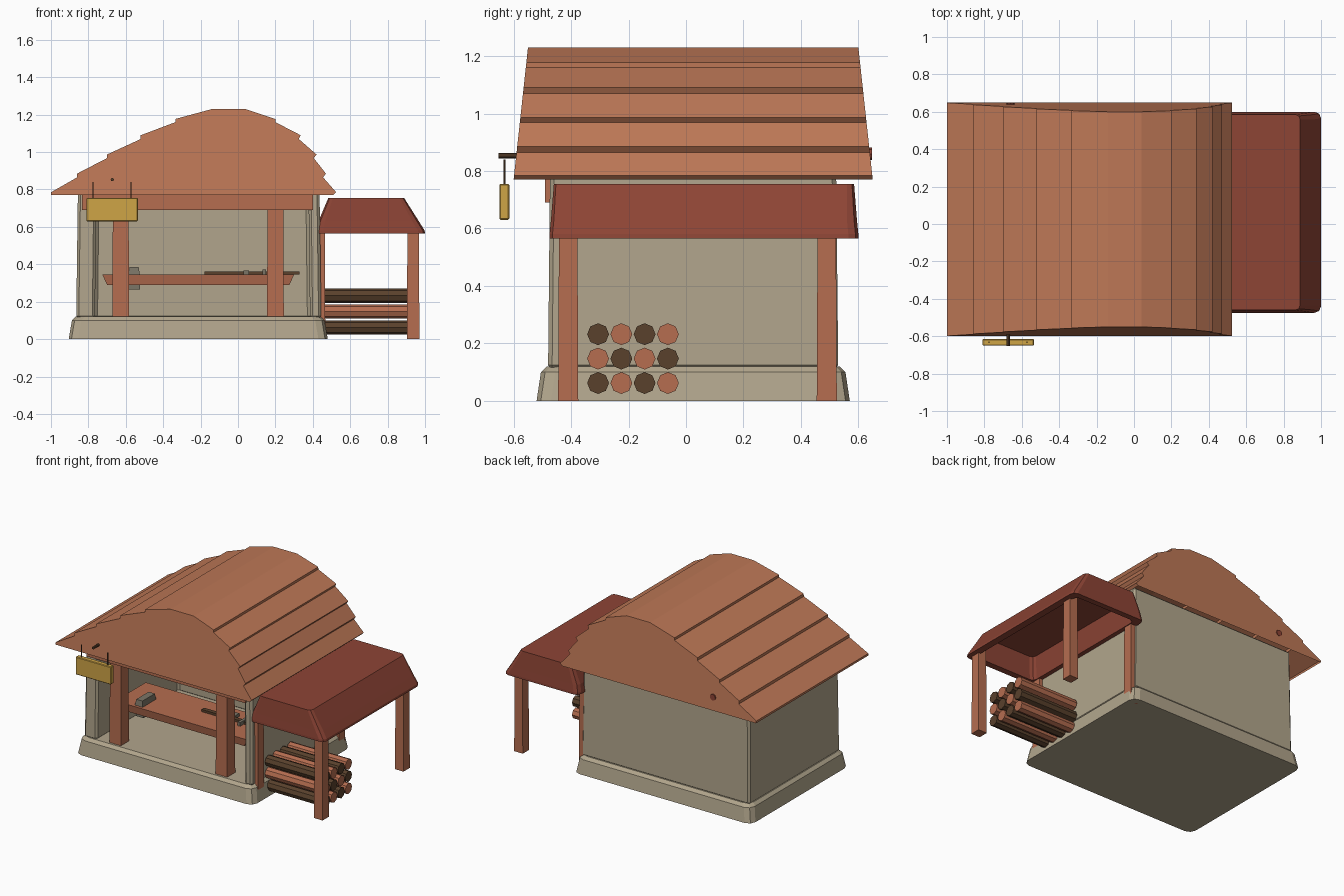
import bpy, bmesh, math

if "Cube" in bpy.data.objects:
    bpy.data.objects.remove(bpy.data.objects["Cube"])


def material(name, rgb):
    m = bpy.data.materials.new(name)
    m.use_nodes = True
    col = [(c / 255) ** 2.2 for c in rgb] + [1]
    m.diffuse_color = col
    m.node_tree.nodes["Principled BSDF"].inputs["Base Color"].default_value = col
    return m


STONE = material("pale stone", (176, 164, 139))
ROOF = material("roof clay", (188, 119, 87))
WOOD = material("warm wood", (180, 109, 81))
RED = material("dark red roof", (140, 70, 56))
DARK = material("dark bark", (90, 67, 48))
GOLD = material("sign gold", (206, 163, 72))
METAL = material("grey metal", (122, 116, 102))


def finish(name, bm, mat, bevel=0):
    bmesh.ops.recalc_face_normals(bm, faces=bm.faces)
    me = bpy.data.meshes.new(name)
    bm.to_mesh(me)
    bm.free()
    me.materials.append(mat)
    ob = bpy.data.objects.new(name, me)
    bpy.context.collection.objects.link(ob)
    if bevel:
        mod = ob.modifiers.new("soft edges", "BEVEL")
        mod.width = bevel
        mod.segments = 1
    return ob


def loft(name, rings, mat, bevel=0):
    """Skin a list of closed rings and cap both ends."""
    bm = bmesh.new()
    loops = [[bm.verts.new(p) for p in ring] for ring in rings]
    for a, b in zip(loops, loops[1:]):
        for i in range(len(a)):
            j = (i + 1) % len(a)
            bm.faces.new((a[i], a[j], b[j], b[i]))
    bm.faces.new(loops[0])
    bm.faces.new(loops[-1])
    return finish(name, bm, mat, bevel)


def round_rect(x0, x1, y0, y1, z, r):
    """Rectangle ring with three-point rounded corners."""
    pts = []
    corners = [(x1 - r, y1 - r), (x0 + r, y1 - r), (x0 + r, y0 + r), (x1 - r, y0 + r)]
    for k, (cx, cy) in enumerate(corners):
        for s in range(3):
            a = (k + s / 2) * math.pi / 2
            pts.append((cx + r * math.cos(a), cy + r * math.sin(a), z))
    return pts


def box(name, x0, x1, y0, y1, z0, z1, mat, taper=0, bevel=0):
    def ring(z, t):
        return [(x0 + t, y0 + t, z), (x1 - t, y0 + t, z),
                (x1 - t, y1 - t, z), (x0 + t, y1 - t, z)]
    return loft(name, [ring(z0, 0), ring(z1, taper)], mat, bevel)


def rod(name, start, axis, length, radius, mat, sides=8):
    rot = {"x": (0, math.pi / 2, 0), "y": (-math.pi / 2, 0, 0), "z": (0, 0, 0)}[axis]
    centre = list(start)
    centre["xyz".index(axis)] += length / 2
    bpy.ops.mesh.primitive_cylinder_add(vertices=sides, radius=radius, depth=length,
                                        location=centre, rotation=rot)
    ob = bpy.context.object
    ob.name = name
    ob.data.materials.append(mat)
    return ob


# Stone plinth
loft("plinth", [round_rect(-0.905, 0.48, -0.52, 0.57, 0, 0.05),
                round_rect(-0.888, 0.463, -0.505, 0.555, 0.1, 0.05),
                round_rect(-0.868, 0.443, -0.485, 0.535, 0.12, 0.05)], STONE)

# Walls, open at the front
plan = [(-0.865, -0.48), (-0.765, -0.48), (-0.765, 0.43), (0.385, 0.43),
        (0.385, -0.48), (0.445, -0.48), (0.445, 0.53), (-0.865, 0.53)]
top_plan = [(-0.21 + (x + 0.21) * 0.985, y * 0.985) for x, y in plan]
loft("walls", [[(x, y, 0.11) for x, y in plan],
               [(x, y, 0.85) for x, y in top_plan]], STONE, bevel=0.014)

# Main roof: overlapping courses over a curved profile
profile = [(-1.0, 0.77), (-1.0, 0.785), (-0.86, 0.865), (-0.86, 0.885), (-0.70, 0.968),
           (-0.70, 0.987), (-0.52, 1.07), (-0.52, 1.09), (-0.335, 1.16), (-0.335, 1.177),
           (-0.14, 1.23), (0.04, 1.23), (0.2, 1.177), (0.2, 1.16), (0.335, 1.09),
           (0.325, 1.07), (0.42, 0.987), (0.405, 0.968), (0.47, 0.885), (0.455, 0.865),
           (0.525, 0.785), (0.51, 0.77)]


def lean(z):
    return 0.05 * (z - 0.77) / 0.46


bm = bmesh.new()
front = [bm.verts.new((x, -0.6 + lean(z), z)) for x, z in profile]
back = [bm.verts.new((x, 0.65 - lean(z), z)) for x, z in profile]
for i in range(len(profile) - 1):
    bm.faces.new((front[i], front[i + 1], back[i + 1], back[i]))
bm.faces.new(front)
bm.faces.new(back)
finish("main_roof", bm, ROOF)
rod("ridge_peg_back", (-0.66, 0.6, 0.86), "y", 0.047, 0.022, RED)

# Front beam and posts
box("front_beam", -0.835, 0.40, -0.49, -0.40, 0.69, 0.78, WOOD)
for side, x in (("right", -0.672), ("left", 0.155)):
    box("front_post_" + side, x, x + 0.09, -0.47, -0.38, 0.115, 0.7, WOOD, taper=0.003)

# Workbench with vise and tools
loft("bench_top", [[(-0.70, -0.32, 0.29), (0.275, -0.32, 0.29), (0.275, 0, 0.29), (-0.70, 0, 0.29)],
                   [(-0.725, -0.33, 0.345), (0.30, -0.33, 0.345), (0.30, 0.01, 0.345),
                    (-0.725, 0.01, 0.345)]], WOOD)
box("vise_body", -0.585, -0.525, -0.31, -0.16, 0.345, 0.385, METAL, taper=0.006)
box("vise_foot", -0.585, -0.525, -0.30, -0.22, 0.265, 0.292, METAL)
box("long_blade", -0.18, 0.33, -0.15, -0.12, 0.346, 0.362, DARK)
box("blade_guard", 0.13, 0.15, -0.19, -0.08, 0.346, 0.372, METAL)
box("short_tool", 0.03, 0.06, -0.25, -0.07, 0.346, 0.368, METAL)

# Hanging sign
box("sign_board", -0.81, -0.535, -0.65, -0.615, 0.63, 0.755, GOLD, bevel=0.004)
rod("sign_bracket", (-0.672, -0.652, 0.853), "y", 0.09, 0.009, DARK)
for x in (-0.775, -0.572):
    rod("sign_chain", (x, -0.632, 0.75), "z", 0.09, 0.004, DARK, 6)

# Side shelter roof, hollow underneath
loft("shelter_roof", [round_rect(0.50, 0.90, -0.40, 0.53, 0.71, 0.03),
                      round_rect(0.47, 0.95, -0.43, 0.56, 0.565, 0.03),
                      round_rect(0.42, 1.0, -0.475, 0.6, 0.565, 0.035),
                      round_rect(0.42, 0.998, -0.475, 0.6, 0.58, 0.035),
                      round_rect(0.43, 0.967, -0.47, 0.595, 0.63, 0.035),
                      round_rect(0.483, 0.888, -0.46, 0.585, 0.755, 0.025)], RED)

# Side shelter posts
for y in (-0.445, 0.455):
    box("shelter_outer_post", 0.903, 0.97, y, y + 0.07, 0, 0.62, WOOD, taper=0.003)
    box("shelter_wall_post", 0.405, 0.467, y, y + 0.07, 0, 0.62, WOOD, taper=0.003)

# Stacked firewood in alternating bark
for row in range(3):
    for column in range(4):
        wood = WOOD if (row + column) % 2 else DARK
        rod("log", (0.45, -0.306 + 0.081 * column, 0.062 + 0.085 * row),
            "x", 0.455, 0.038, wood)
